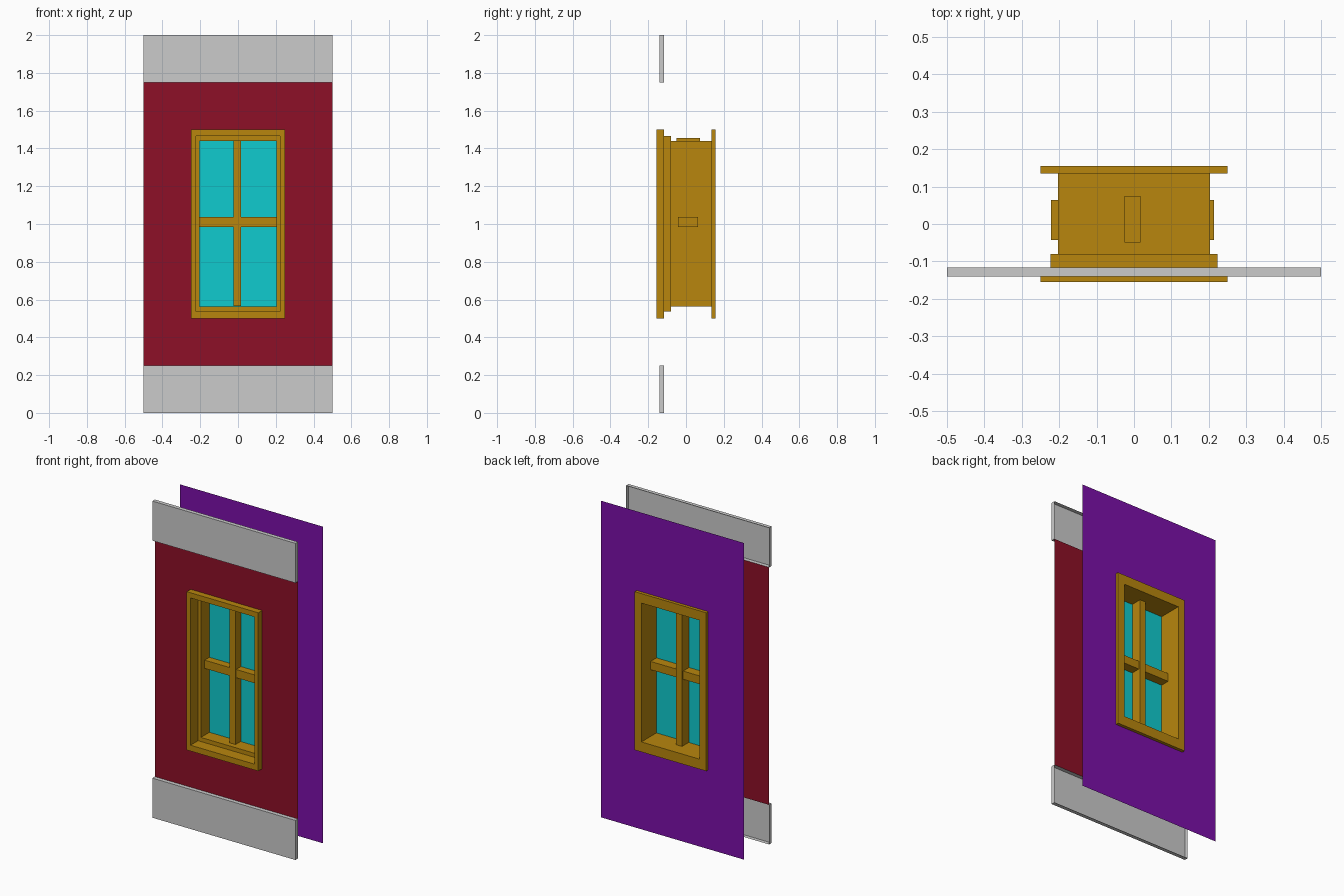
import bpy, bmesh

if "Cube" in bpy.data.objects:
    bpy.data.objects.remove(bpy.data.objects["Cube"])


def material(name, color):
    m = bpy.data.materials.new(name)
    m.diffuse_color = (*color, 1)
    m.use_nodes = True
    m.node_tree.nodes["Principled BSDF"].inputs["Base Color"].default_value = m.diffuse_color
    return m


RED = material("red_paint", (0.27, 0.005, 0.02))
GOLD = material("golden_wood", (0.48, 0.24, 0.004))
CYAN = material("cyan_glass", (0.005, 0.60, 0.62))
PURPLE = material("purple_paint", (0.20, 0.005, 0.40))


def loft(name, loops, mat=None, cap=False):
    """Bridge upright rectangles (half width, z low, z high, y); outer to inner faces -y."""
    bm = bmesh.new()
    prev = None
    for h, lo, hi, y in loops:
        ring = [bm.verts.new((x, y, z))
                for x, z in ((-h, lo), (h, lo), (h, hi), (-h, hi))]
        if prev:
            for i in range(4):
                j = (i + 1) % 4
                bm.faces.new((prev[i], prev[j], ring[j], ring[i]))
        prev = ring
    if cap:
        bm.faces.new(prev)
    me = bpy.data.meshes.new(name)
    bm.to_mesh(me)
    bm.free()
    ob = bpy.data.objects.new(name, me)
    bpy.context.collection.objects.link(ob)
    if mat:
        me.materials.append(mat)
    return ob


def box(name, lo, hi, mat):
    bpy.ops.mesh.primitive_cube_add(
        size=1, location=[(a + b) / 2 for a, b in zip(lo, hi)])
    ob = bpy.context.object
    ob.name = name
    ob.scale = [b - a for a, b in zip(lo, hi)]
    ob.data.materials.append(mat)


FRONT, BACK = -0.116, 0.135   # planes of the two wall skins

# Wall skins, each with the window opening
loft("front_wall", [(0.5, 0.25, 1.75, FRONT), (0.25, 0.5, 1.5, FRONT)], RED)
loft("back_wall", [(0.25, 0.5, 1.5, BACK), (0.5, 0, 2, BACK)], PURPLE)

# Raised bands at the foot and head of the front wall, open at the back
for name, z in (("lower_band", 0), ("upper_band", 1.75)):
    loft(name, [(0.5, z, z + 0.25, FRONT), (0.5, z, z + 0.25, -0.141)], cap=True)

# Window casing: front trim, stepped recess, through tunnel, back trim
loft("window_casing", [
    (0.25, 0.5, 1.5, FRONT),
    (0.25, 0.5, 1.5, -0.155),
    (0.223, 0.537, 1.467, -0.155),
    (0.223, 0.537, 1.467, -0.08),
    (0.203, 0.563, 1.44, -0.08),
    (0.203, 0.563, 1.44, 0.155),
    (0.25, 0.5, 1.5, 0.155),
    (0.25, 0.5, 1.5, BACK),
], GOLD)

# Glazing bars
box("vertical_bar", (-0.025, -0.049, 0.565), (0.017, 0.075, 1.455), GOLD)
box("horizontal_bar", (-0.222, -0.043, 0.985), (0.214, 0.064, 1.037), GOLD)

# Glass pane
loft("glass_pane", [(0.203, 0.563, 1.44, 0.005), (0.1, 0.8, 1.2, 0.005)], CYAN, cap=True)
